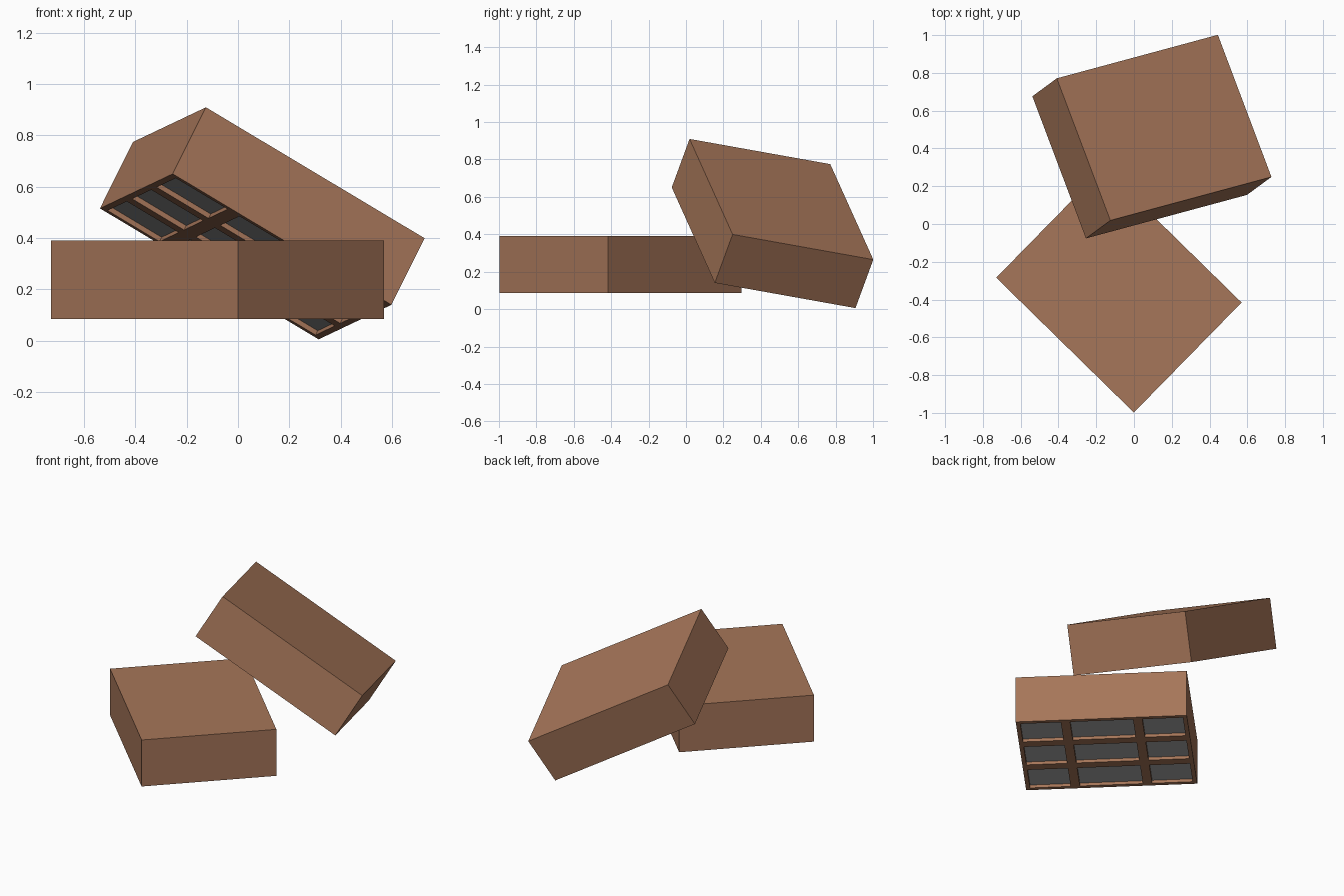
import bpy, bmesh, math
from mathutils import Matrix, Vector

if "Cube" in bpy.data.objects:
    bpy.data.objects.remove(bpy.data.objects["Cube"])

L, W, H, DEPTH = 1.02, 0.815, 0.305, 0.02
# half-open cell ranges of the underside pockets along length and width
XS = [(-0.485, -0.243), (-0.188, 0.188), (0.243, 0.485)]
YS = [(-0.382, -0.167), (-0.107, 0.107), (0.167, 0.382)]


def material(name, rgb):
    m = bpy.data.materials.new(name)
    m.diffuse_color = (*rgb, 1)
    m.use_nodes = True
    m.node_tree.nodes["Principled BSDF"].inputs["Base Color"].default_value = m.diffuse_color
    return m


brown = material("brown_cardboard", (0.38, 0.18, 0.10))
grey = material("grey_panel", (0.4, 0.4, 0.4))


def box_mesh():
    bm = bmesh.new()
    # outer box, base at local z = 0
    bmesh.ops.create_cube(bm, size=1, matrix=Matrix.Translation((0, 0, H / 2))
                          @ Matrix.Diagonal((L, W, H, 1)))
    # cut the underside only into a frame with nine cells
    for axis, ranges in ((0, XS), (1, YS)):
        for v in (c for r in ranges for c in r):
            bottom = [f for f in bm.faces if f.normal.z < -0.9]
            geom = set(bottom)
            for f in bottom:
                geom.update(f.edges)
                geom.update(f.verts)
            co, no = Vector(), Vector()
            co[axis], no[axis] = v, 1
            bmesh.ops.bisect_plane(bm, geom=list(geom), plane_co=co, plane_no=no)
            bm.normal_update()

    def inside(f):
        c = f.calc_center_median()
        return (f.normal.z < -0.9 and any(a < c.x < b for a, b in XS)
                and any(a < c.y < b for a, b in YS))

    # push the cells in and make their floors grey
    cells = [f for f in bm.faces if inside(f)]
    floors = bmesh.ops.extrude_discrete_faces(bm, faces=cells)["faces"]
    for f in floors:
        f.material_index = 1
        for v in f.verts:
            v.co.z += DEPTH
    bmesh.ops.recalc_face_normals(bm, faces=bm.faces)
    me = bpy.data.meshes.new("box")
    bm.to_mesh(me)
    bm.free()
    me.materials.append(brown)
    me.materials.append(grey)
    return me


mesh = box_mesh()


def place(name, base, length_dir, width_dir):
    x = Vector(length_dir).normalized()
    z = x.cross(Vector(width_dir)).normalized()
    y = z.cross(x)
    ob = bpy.data.objects.new(name, mesh)
    rot = Matrix((x, y, z)).transposed().to_4x4()
    ob.matrix_world = Matrix.Translation(base) @ rot
    bpy.context.collection.objects.link(ob)


# flat box in front, tilted box leaning behind
place("flat_box", (-0.08, -0.35, 0.085), (0.73, -0.715, 0), (0.57, 0.58, 0))
place("leaning_box", (0.03, 0.415, 0.328), (0.852, 0.23, -0.51), (-0.283, 0.755, -0.136))
